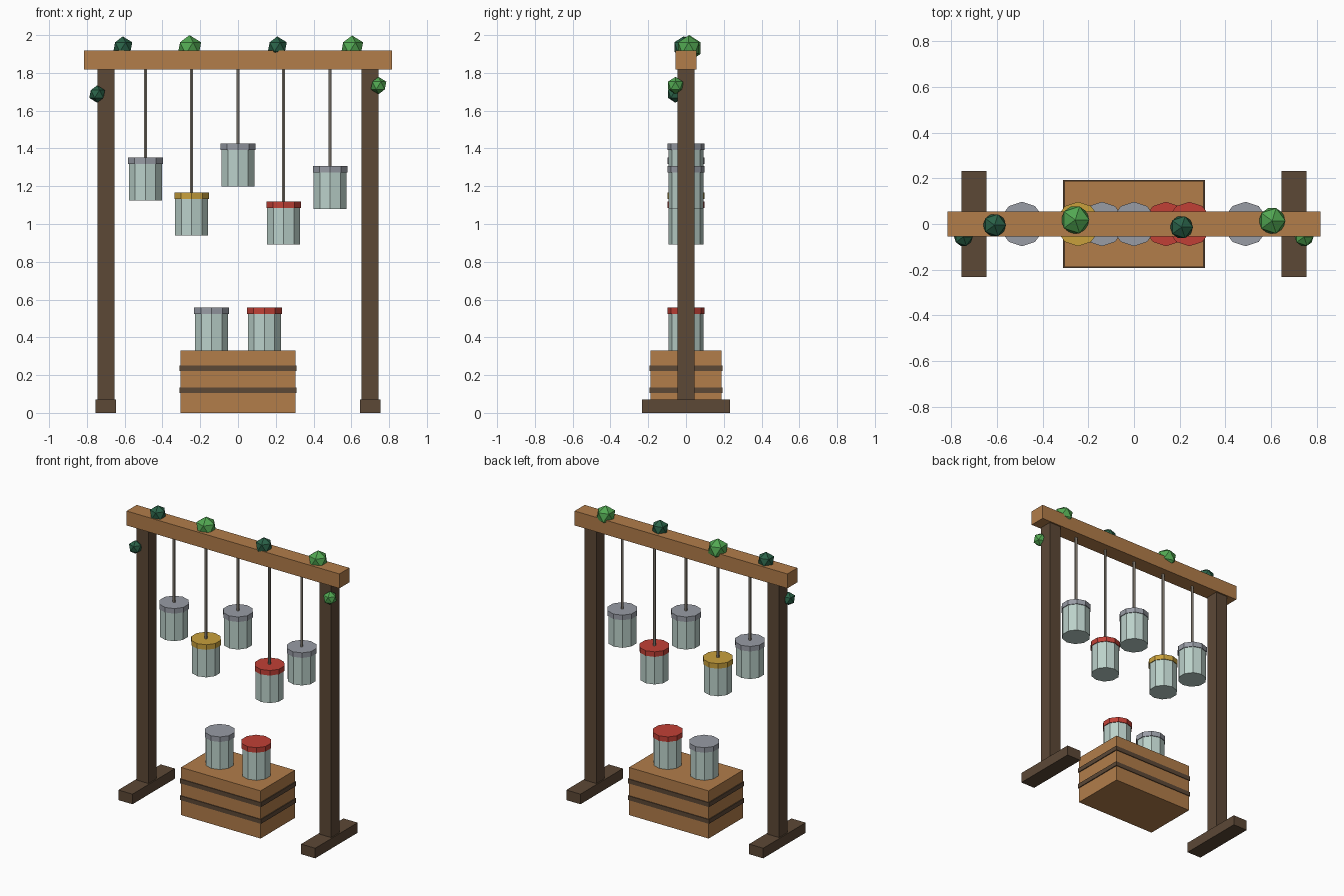
import bpy, math

if "Cube" in bpy.data.objects:
    bpy.data.objects.remove(bpy.data.objects["Cube"])


def material(name, rgb):
    # sRGB 0-255 to linear flat colour
    lin = [(c / 255 / 12.92) if c < 11 else ((c / 255 + 0.055) / 1.055) ** 2.4 for c in rgb]
    m = bpy.data.materials.new(name)
    m.diffuse_color = (*lin, 1)
    m.use_nodes = True
    m.node_tree.nodes["Principled BSDF"].inputs["Base Color"].default_value = m.diffuse_color
    return m


WOOD = material("warm wood", (178, 125, 74))
DARK = material("dark wood", (92, 72, 54))
GLASS = material("pale glass", (187, 209, 202))
STEEL = material("grey lid", (152, 156, 165))
GOLD = material("yellow lid", (200, 160, 60))
RED = material("red lid", (193, 64, 54))
CORD = material("cord", (150, 142, 130))
LEAF = material("light leaf", (82, 168, 82))
PINE = material("dark leaf", (42, 98, 72))


def finish(name, mat):
    o = bpy.context.object
    o.name = name
    o.data.materials.append(mat)
    return o


def box(name, mat, center, size):
    bpy.ops.mesh.primitive_cube_add(size=1, location=center)
    o = finish(name, mat)
    o.scale = size
    bpy.ops.object.transform_apply(location=False, rotation=False, scale=True)
    return o


def cylinder(name, mat, x, z0, z1, r, sides):
    bpy.ops.mesh.primitive_cylinder_add(vertices=sides, radius=r, depth=z1 - z0,
                                        location=(x, 0, (z0 + z1) / 2))
    return finish(name, mat)


def jar(name, x, bottom, lid):
    cylinder(name + "_glass", GLASS, x, bottom, bottom + 0.193, 0.092, 10)
    cylinder(name + "_lid", lid, x, bottom + 0.193, bottom + 0.228, 0.097, 10)


def leaf(name, mat, center, r, spin=(0, 0, 0)):
    bpy.ops.mesh.primitive_ico_sphere_add(subdivisions=1, radius=r, location=center, rotation=spin)
    return finish(name, mat)


# Frame
box("top_beam", WOOD, (0, 0, 1.868), (1.63, 0.11, 0.1))
for side, s in (("left", -1), ("right", 1)):
    box(side + "_post", DARK, (s * 0.7, 0, 0.944), (0.09, 0.09, 1.75))
    box(side + "_foot", DARK, (s * 0.7, 0, 0.035), (0.108, 0.464, 0.07))

# Hanging jars on cords
hanging = [(-0.49, 1.125, STEEL), (-0.245, 0.94, GOLD), (0, 1.198, STEEL),
           (0.242, 0.892, RED), (0.488, 1.08, STEEL)]
for i, (x, bottom, lid) in enumerate(hanging):
    jar(f"hanging_jar_{i}", x, bottom, lid)
    cylinder(f"cord_{i}", CORD, x, bottom + 0.22, 1.83, 0.009, 6)

# Crate with dark bands and two standing jars
box("crate", WOOD, (0, 0, 0.165), (0.61, 0.376, 0.33))
for i, z in enumerate((0.12, 0.236)):
    box(f"crate_band_{i}", DARK, (0, 0, z), (0.622, 0.386, 0.03))
jar("standing_jar_left", -0.14, 0.33, STEEL)
jar("standing_jar_right", 0.14, 0.33, RED)

# Leaf clusters on the beam and posts
leaf("beam_leaf_0", PINE, (-0.61, -0.005, 1.937), 0.056)
leaf("beam_leaf_1", LEAF, (-0.257, 0.018, 1.931), 0.069)
leaf("beam_leaf_2", PINE, (0.208, -0.014, 1.937), 0.056)
leaf("beam_leaf_3", LEAF, (0.604, 0.014, 1.933), 0.065)
leaf("post_leaf_left", PINE, (-0.746, -0.056, 1.688), 0.046)
leaf("post_leaf_right", LEAF, (0.744, -0.056, 1.733), 0.046)
